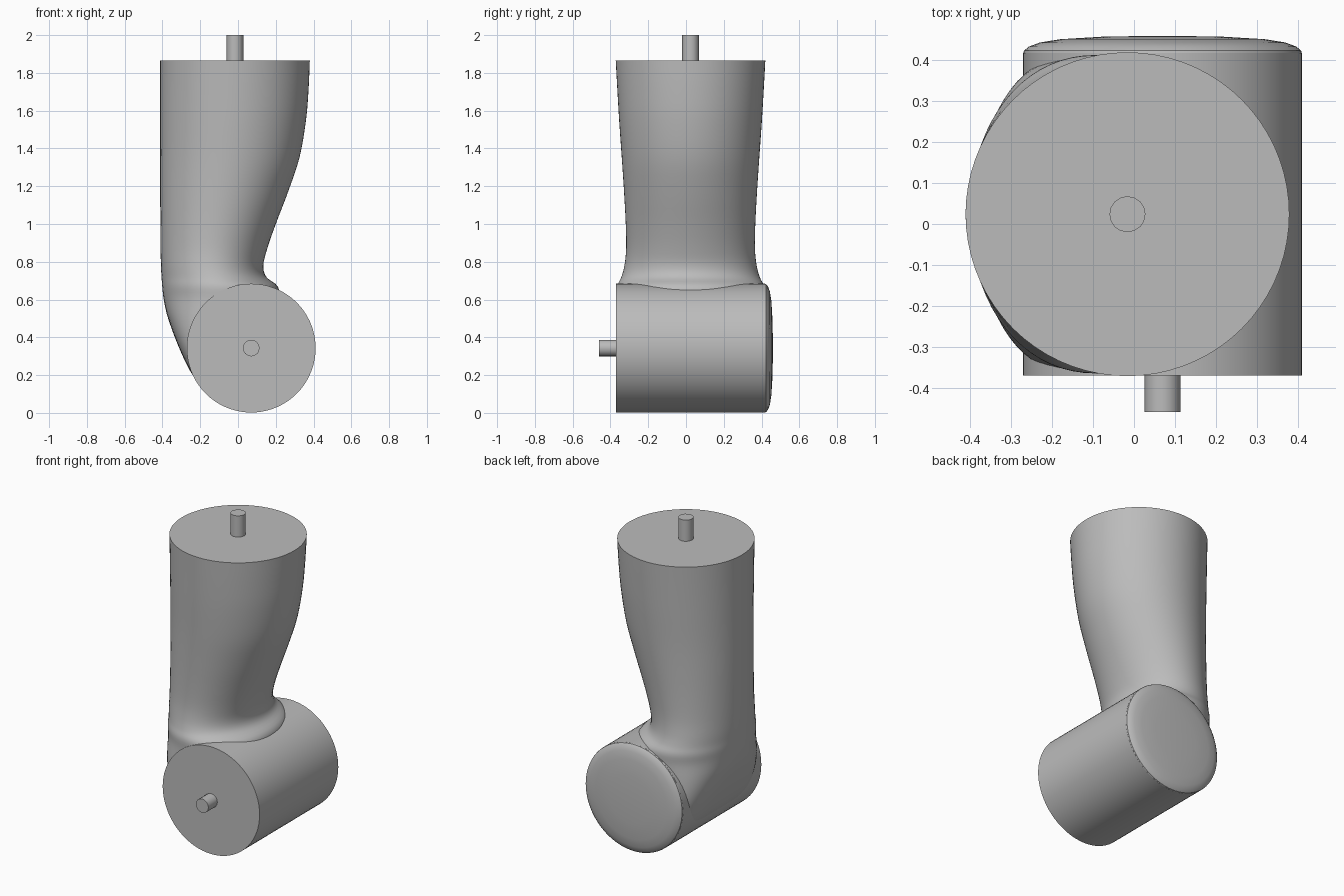
import bpy, bmesh, math
from mathutils import Vector, Matrix

cube = bpy.data.objects.get("Cube")
if cube:
    bpy.data.objects.remove(cube, do_unlink=True)

grey = bpy.data.materials.new("plain grey")
grey.use_nodes = True
colour = (0.5, 0.5, 0.5, 1)
grey.diffuse_color = colour
grey.node_tree.nodes["Principled BSDF"].inputs["Base Color"].default_value = colour

MID_Y = 0.024
HUB = Vector((0.07, 0, 0.343))


def loft(name, rings, place=Matrix(), angle=35):
    """Skin a stack of equal-length point rings and cap both ends."""
    bm = bmesh.new()
    loops = [[bm.verts.new(place @ Vector(p)) for p in ring] for ring in rings]
    n = len(loops[0])
    for a, b in zip(loops, loops[1:]):
        for i in range(n):
            j = (i + 1) % n
            bm.faces.new((a[i], a[j], b[j], b[i]))
    bm.faces.new(loops[0][::-1])
    bm.faces.new(loops[-1])
    bmesh.ops.recalc_face_normals(bm, faces=bm.faces)
    mesh = bpy.data.meshes.new(name)
    bm.to_mesh(mesh)
    bm.free()
    mesh.materials.append(grey)
    ob = bpy.data.objects.new(name, mesh)
    bpy.context.collection.objects.link(ob)
    bpy.ops.object.select_all(action="DESELECT")
    ob.select_set(True)
    bpy.context.view_layer.objects.active = ob
    bpy.ops.object.shade_smooth_by_angle(angle=math.radians(angle))
    return ob


def circle(r, z, n):
    return [(r * math.cos(math.tau * i / n), r * math.sin(math.tau * i / n), z)
            for i in range(n)]


def turned(name, profile, place, sides):
    return loft(name, [circle(r, z, sides) for r, z in profile], place)


def oval(z, left, right, half_y, power, n=72):
    """Superellipse section between the left and right x limits."""
    pts = []
    for i in range(n):
        a = math.tau * i / n
        c, s = math.cos(a), math.sin(a)
        x = math.copysign(abs(c) ** (2 / power), c) * (right - left) / 2
        y = math.copysign(abs(s) ** (2 / power), s) * half_y
        pts.append(((left + right) / 2 + x, MID_Y + y, z))
    return pts


def smooth_rows(rows, steps=4):
    """Catmull-Rom interpolation between section rows."""
    out = []
    for k in range(len(rows) - 1):
        p0, p1 = rows[max(k - 1, 0)], rows[k]
        p2, p3 = rows[k + 1], rows[min(k + 2, len(rows) - 1)]
        for s in range(steps):
            t = s / steps
            out.append([b + 0.5 * t * (c - a + t * (2 * a - 5 * b + 4 * c - d
                        + t * (3 * (b - c) + d - a)))
                        for a, b, c, d in zip(p0, p1, p2, p3)])
    return out + [rows[-1]]


# Arm sections: height, left x, right x, half depth, squareness
sections = [
    (0.1, -0.15, 0.2, 0.38, 6),
    (0.2, -0.24, 0.2, 0.385, 5),
    (0.34, -0.31, 0.2, 0.388, 4),
    (0.5, -0.37, 0.2, 0.388, 2.7),
    (0.6, -0.393, 0.22, 0.388, 2.2),
    (0.67, -0.401, 0.21, 0.388, 2.1),
    (0.72, -0.405, 0.15, 0.366, 2),
    (0.78, -0.408, 0.134, 0.35, 2),
    (0.87, -0.41, 0.155, 0.341, 2),
    (1.0, -0.411, 0.2, 0.343, 2),
    (1.17, -0.412, 0.265, 0.352, 2),
    (1.35, -0.412, 0.325, 0.364, 2),
    (1.55, -0.412, 0.36, 0.378, 2),
    (1.72, -0.412, 0.374, 0.388, 2),
    (1.865, -0.412, 0.38, 0.396, 2),
]
loft("curved_arm", [oval(*row) for row in smooth_rows(sections)], angle=50)

# Horizontal hub with a domed back cover
along_y = Matrix.Translation(HUB) @ Matrix.Rotation(-math.pi / 2, 4, "X")
turned("hub", [(0.341, -0.37), (0.341, 0.418)], along_y, 72)
turned("back_cover", [(0.341, 0.416), (0.339, 0.424), (0.327, 0.434),
                      (0.3, 0.444), (0.25, 0.452), (0.15, 0.458),
                      (0.04, 0.46)], along_y, 72)

# Connecting pins
pin = 0.044
turned("front_pin", [(pin, -0.46), (pin, -0.36)], along_y, 16)
turned("top_pin", [(pin, 1.85), (pin, 2)],
       Matrix.Translation((-0.016, MID_Y, 0)), 16)
